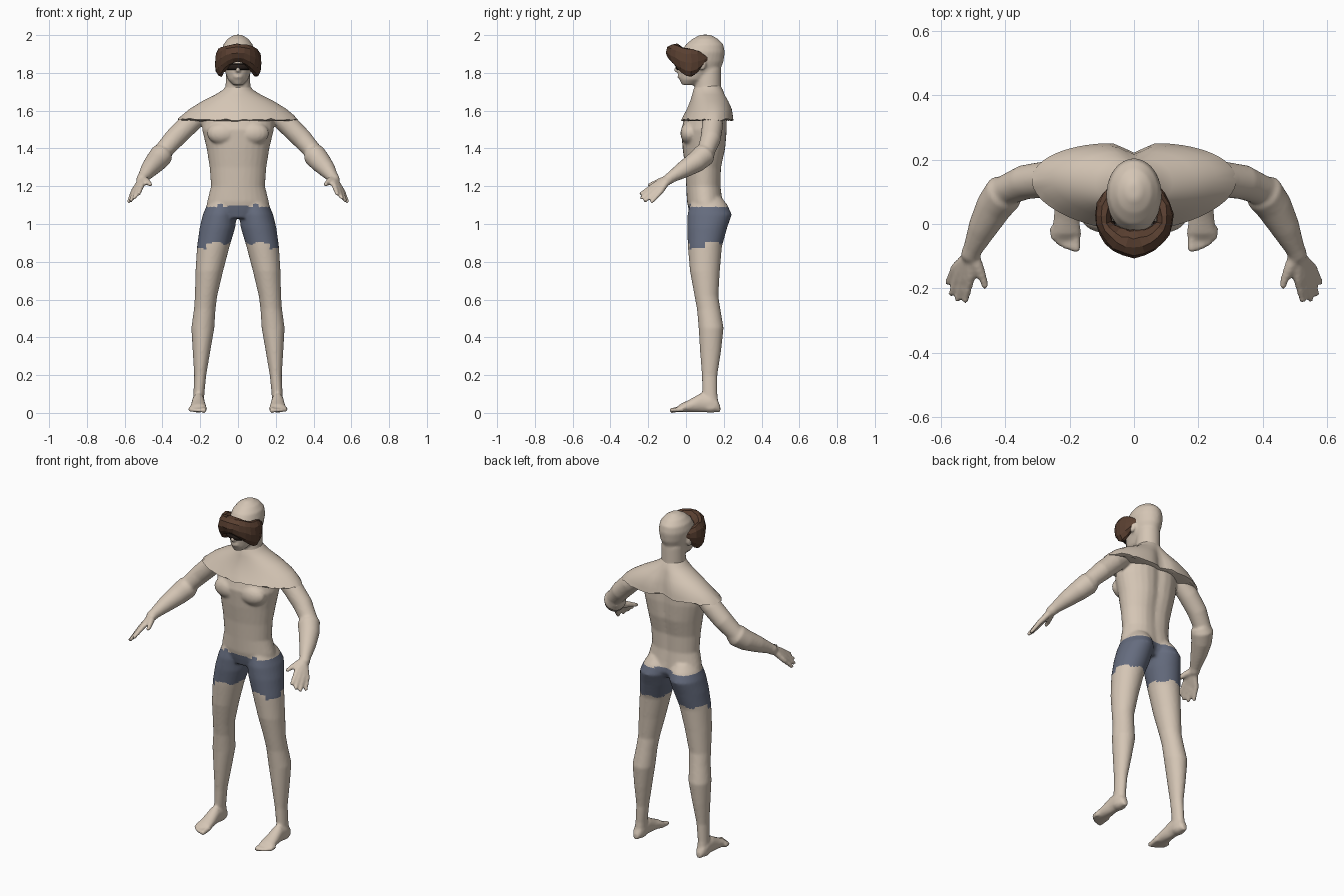
import bpy, bmesh, math, random
from mathutils import Vector

random.seed(4)
if "Cube" in bpy.data.objects:
    bpy.data.objects.remove(bpy.data.objects["Cube"], do_unlink=True)


def material(name, rgb):
    m = bpy.data.materials.new(name)
    m.use_nodes = True
    m.diffuse_color = (*rgb, 1)
    m.node_tree.nodes["Principled BSDF"].inputs["Base Color"].default_value = (*rgb, 1)
    return m


SKIN = material("skin", (0.66, 0.56, 0.46))
CLOTH = material("shorts_blue", (0.13, 0.15, 0.21))
HAIR = material("hair_brown", (0.10, 0.05, 0.03))
DARK = material("dark_brown", (0.02, 0.013, 0.01))


def loft(bm, rings):
    """Skin closed rings of equal size and cap both ends."""
    rows = [[bm.verts.new(p) for p in ring] for ring in rings]
    n = len(rows[0])
    for a, b in zip(rows, rows[1:]):
        for i in range(n):
            j = (i + 1) % n
            bm.faces.new((a[i], a[j], b[j], b[i]))
    bm.faces.new(rows[0])
    bm.faces.new(rows[-1])


def oval(c, u, v, n=28):
    return [c + u * math.cos(2 * math.pi * i / n) + v * math.sin(2 * math.pi * i / n) for i in range(n)]


def flat_ring(z, cx, cy, rx, ry, groove=0.0, n=28):
    """Horizontal oval with an optional groove down the back."""
    ring = oval(Vector((cx, cy, z)), Vector((rx, 0, 0)), Vector((0, ry, 0)), n)
    for p in ring:
        if p.y > cy:
            p.y -= groove * math.exp(-(p.x / 0.04) ** 2)
    return ring


def tube(bm, pts, s=1, n=14):
    """Round limb through (x, y, z, radius) points, mirrored by s."""
    cs = [Vector((p[0] * s, p[1], p[2])) for p in pts]
    rings = []
    for i, c in enumerate(cs):
        t = (cs[min(i + 1, len(cs) - 1)] - cs[max(i - 1, 0)]).normalized()
        u = t.cross(Vector((0.1, 0.3, 1))).normalized()
        rings.append(oval(c, u * pts[i][3], t.cross(u) * pts[i][3], n))
    # rounded tip
    t = (cs[-1] - cs[-2]).normalized()
    rings.append([cs[-1] + (p - cs[-1]) * 0.6 + t * pts[-1][3] * 0.6 for p in rings[-1]])
    loft(bm, rings)


def ball(bm, c, r):
    res = bmesh.ops.create_uvsphere(bm, u_segments=16, v_segments=10, radius=1)
    for v in res["verts"]:
        v.co = Vector([c[k] + v.co[k] * r[k] for k in range(3)])


def finish(bm, name, mats):
    bmesh.ops.recalc_face_normals(bm, faces=bm.faces)
    me = bpy.data.meshes.new(name)
    bm.to_mesh(me)
    bm.free()
    ob = bpy.data.objects.new(name, me)
    bpy.context.collection.objects.link(ob)
    for m in mats:
        me.materials.append(m)
    return ob


def smooth(ob, angle):
    bpy.ops.object.select_all(action="DESELECT")
    ob.select_set(True)
    bpy.context.view_layer.objects.active = ob
    bpy.ops.object.shade_smooth_by_angle(angle=math.radians(angle))


# Torso and neck: z, centre y, half width, half depth, back groove
body = bmesh.new()
TORSO = [(1.03, .11, .12, .085, .02), (1.07, .115, .172, .1, .02), (1.12, .103, .163, .098, .012),
         (1.2, .096, .143, .095, .012), (1.3, .095, .15, .1, .015), (1.4, .1, .166, .118, .018),
         (1.5, .1, .19, .126, .02), (1.57, .11, .19, .115, .02), (1.65, .12, .12, .08, 0),
         (1.72, .116, .066, .07, 0), (1.82, .122, .064, .064, 0)]
loft(body, [flat_ring(z, 0, cy, rx, ry, g) for z, cy, rx, ry, g in TORSO])

# Head: z, centre y, half width, half depth
HEAD = [(1.735, .015, .025, .035), (1.765, .04, .054, .075), (1.81, .068, .07, .11),
        (1.86, .082, .081, .117), (1.91, .09, .087, .115), (1.95, .098, .078, .1),
        (1.98, .102, .055, .068), (2.002, .102, .02, .026)]
loft(body, [flat_ring(z, 0, *h) for z, *h in [(a, b, c, d) for a, b, c, d in HEAD]])
ball(body, (0, -.045, 1.817), (.014, .02, .016))
ball(body, (0, -.034, 1.782), (.026, .012, .012))

# Legs: z, centre x, centre y, half width, half depth
LEG = [(.03, .21, .135, .03, .04), (.1, .207, .126, .029, .04), (.2, .2, .125, .032, .041),
       (.33, .193, .13, .047, .056), (.45, .186, .133, .061, .066), (.55, .176, .12, .057, .062),
       (.62, .169, .108, .059, .063), (.75, .152, .1, .073, .079), (.88, .131, .1, .086, .09),
       (.98, .109, .112, .094, .106), (1.05, .096, .125, .09, .117), (1.1, .085, .12, .08, .1),
       (1.14, .08, .11, .06, .08)]
# Feet: y, half width, height
FOOT = [(.182, .014, .035), (.165, .027, .07), (.13, .034, .095), (.075, .034, .1),
        (.02, .04, .068), (-.03, .046, .044), (-.05, .043, .026)]
# Arms, fingers and thumb: x, y, z, radius
UPPER = [(.17, .14, 1.6, .045), (.215, .14, 1.57, .054), (.27, .14, 1.52, .056),
         (.34, .13, 1.45, .054), (.41, .1, 1.37, .047), (.44, .06, 1.335, .04)]
FORE = [(.385, .105, 1.385, .05), (.405, .095, 1.365, .062), (.435, .055, 1.33, .057),
        (.47, -.01, 1.29, .046), (.5, -.075, 1.25, .031), (.512, -.1, 1.232, .029)]
FINGERS = [((.508, -.165, 1.208), (.525, -.24, 1.158)), ((.526, -.163, 1.194), (.549, -.237, 1.137)),
           ((.543, -.152, 1.18), (.568, -.218, 1.122)), ((.556, -.136, 1.168), (.579, -.182, 1.117))]
THUMB = [(.505, -.09, 1.24, .022), (.483, -.14, 1.225, .018), (.468, -.175, 1.213, .013),
         (.463, -.197, 1.207, .01)]

for s in (1, -1):
    loft(body, [flat_ring(z, s * cx, cy, rx, ry) for z, cx, cy, rx, ry in LEG])
    loft(body, [oval(Vector((s * .21, y, h / 2 + .003)), Vector((w, 0, 0)), Vector((0, 0, h / 2)))
                for y, w, h in FOOT])
    ball(body, (s * .21, .13, .03), (.034, .052, .03))
    for i in range(5):
        r = .0145 if i == 0 else .0105
        x = .18 + .0175 * i
        tube(body, [(x, -.01, .02, .014), (x, -.05, .017, r), (x, -.079 + .004 * i * i * .5, .013, r)], s)
    tube(body, UPPER, s, 24)
    tube(body, FORE, s, 24)
    for k, t in FINGERS:
        mid = [(a + b) / 2 for a, b in zip(k, t)]
        tube(body, [(.508, -.095, 1.236, .02), (*k, .015), (*mid, .0125), (*t, .0105)], s)
    tube(body, THUMB, s)
    # chest muscles and ears
    ball(body, (s * .08, .02, 1.48), (.085, .05, .06))
    ball(body, (s * .084, .085, 1.845), (.012, .022, .033))

# Fuse the parts into one smooth skin
ob = finish(body, "body", [SKIN, CLOTH])
rm = ob.modifiers.new("fuse", "REMESH")
rm.mode = "VOXEL"
rm.voxel_size = 0.0075
sm = ob.modifiers.new("soften", "SMOOTH")
sm.factor = 0.5
sm.iterations = 5
fused = bpy.data.meshes.new_from_object(ob.evaluated_get(bpy.context.evaluated_depsgraph_get()))
ob.modifiers.clear()
ob.data = fused
fused.materials.clear()
for m in (SKIN, CLOTH):
    fused.materials.append(m)

# Shorts with stepped hems
for p in fused.polygons:
    x, y, z = p.center
    front = y < .1
    top = 1.09 + (.02 if front and .08 < abs(x) < .11 else 0) + (.008 if abs(x) < .06 else 0)
    low = .905 - (.03 if front and abs(x) > .17 else 0) - .012 * (math.floor(abs(x) / .045) % 2)
    p.material_index = int(abs(x) < .28 and low < z < top)
    p.use_smooth = True

# Shoulder mantle with an uneven lower rim
cape = bmesh.new()
CAPE = [(1.735, .116, .06, .064, 0), (1.71, .117, .08, .078, 0), (1.685, .12, .12, .087, .005),
        (1.65, .124, .19, .102, .015), (1.61, .124, .255, .118, .025), (1.575, .117, .297, .13, .028),
        (1.553, .112, .318, .138, .028), (1.549, .112, .304, .126, .028)]
rings = []
for z, cy, rx, ry, g in CAPE:
    ring = flat_ring(z, 0, cy, rx, ry, g, 64)
    for p in ring:
        p.y += .025 * abs(p.x) / .32
    rings.append(ring)
for a, b in zip(rings[-2], rings[-1]):
    dz = random.uniform(-.006, .006)
    a.z += dz
    b.z += dz
loft(cape, rings)
smooth(finish(cape, "shoulder_mantle", [SKIN]), 50)


def wrap(name, mat, span, steps, section, jitter, n):
    """Band bent around the face; section(angle) gives rx, ry, z, thickness, half height."""
    bm = bmesh.new()
    rings = []
    for i in range(steps + 1):
        a = math.radians(-span + 2 * span * i / steps)
        rx, ry, z, t, h = section(a)
        out = Vector((math.sin(a), -math.cos(a), 0))
        c = Vector((rx * out.x, .02 + ry * out.y, z))
        ring = oval(c, out * t, Vector((0, 0, h)), n)
        rings.append([p + Vector([random.uniform(-jitter, jitter) for _ in range(3)]) for p in ring])
    loft(bm, rings)
    return finish(bm, name, [mat])


def hair_section(a):
    k = min(1, abs(math.sin(a))) ** 2
    back = max(0, abs(a) - 1.75)
    return (.08 + .017 * k, .08 + .03 * (abs(a) > 1.6), 1.907 - .052 * k,
            .046 - .02 * k - .015 * back, .048 + .029 * k - .07 * back)


# Hair fringe, shaded strip below it, and eyes
wrap("hair_fringe", HAIR, 140, 18, hair_section, .003, 10)
wrap("face_strip", DARK, 80, 12, lambda a: (.07, .068, 1.833, .008, .018), 0, 8)
eyes = bmesh.new()
for s in (1, -1):
    ball(eyes, (s * .036, -.043, 1.857), (.016, .012, .008))
smooth(finish(eyes, "eyes", [SKIN]), 60)
